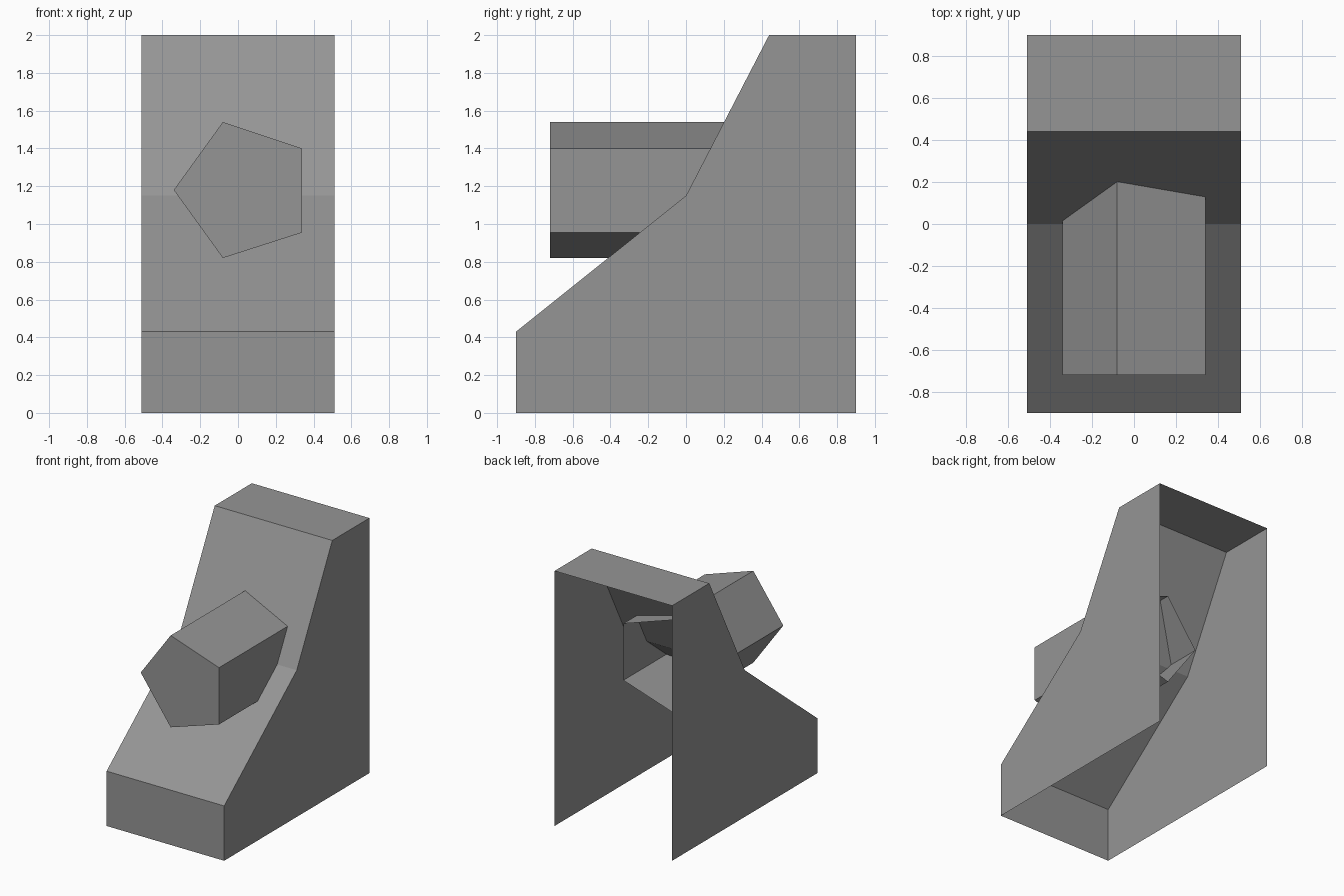
import bpy
import bmesh

default = bpy.data.objects.get("Cube")
if default:
    bpy.data.objects.remove(default, do_unlink=True)

grey = bpy.data.materials.new("plain grey")
grey.use_nodes = True
colour = (0.3, 0.3, 0.3, 1)
grey.diffuse_color = colour
grey.node_tree.nodes["Principled BSDF"].inputs["Base Color"].default_value = colour


def make_object(name, bm):
    mesh = bpy.data.meshes.new(name)
    bm.to_mesh(mesh)
    bm.free()
    mesh.materials.append(grey)
    obj = bpy.data.objects.new(name, mesh)
    bpy.context.collection.objects.link(obj)


def sweep(bm, start, end, closed):
    """Join two matching rows of points with quads."""
    a = [bm.verts.new(p) for p in start]
    b = [bm.verts.new(p) for p in end]
    count = len(a)
    for i in range(count if closed else count - 1):
        j = (i + 1) % count
        bm.faces.new((a[i], a[j], b[j], b[i]))
    return a, b


# Sloped housing: thin shell, open underneath and behind
half_width = 0.51
profile = [(-0.9, 0), (-0.9, 0.43), (0, 1.15), (0.44, 2), (0.9, 2), (0.9, 0)]
bm = bmesh.new()
rows = [[(x, y, z) for y, z in profile] for x in (half_width, -half_width)]
right, left = sweep(bm, rows[0][:-1], rows[1][:-1], closed=False)
for verts, row, flip in ((right, rows[0], True), (left, rows[1], False)):
    side = verts + [bm.verts.new(row[-1])]
    bm.faces.new(side[::-1] if flip else side)
make_object("sloped_housing", bm)

# Five-sided tube: capped in front, open behind, running through the slope
pentagon = [(-0.34, 1.18), (-0.08, 1.54), (0.34, 1.4), (0.34, 0.955), (-0.08, 0.82)]
bm = bmesh.new()
front, back = sweep(bm, [(x, -0.72, z) for x, z in pentagon],
                    [(x, 0.29, z) for x, z in pentagon], closed=True)
bm.faces.new(front[::-1])
bmesh.ops.recalc_face_normals(bm, faces=bm.faces)
make_object("pentagon_tube", bm)
